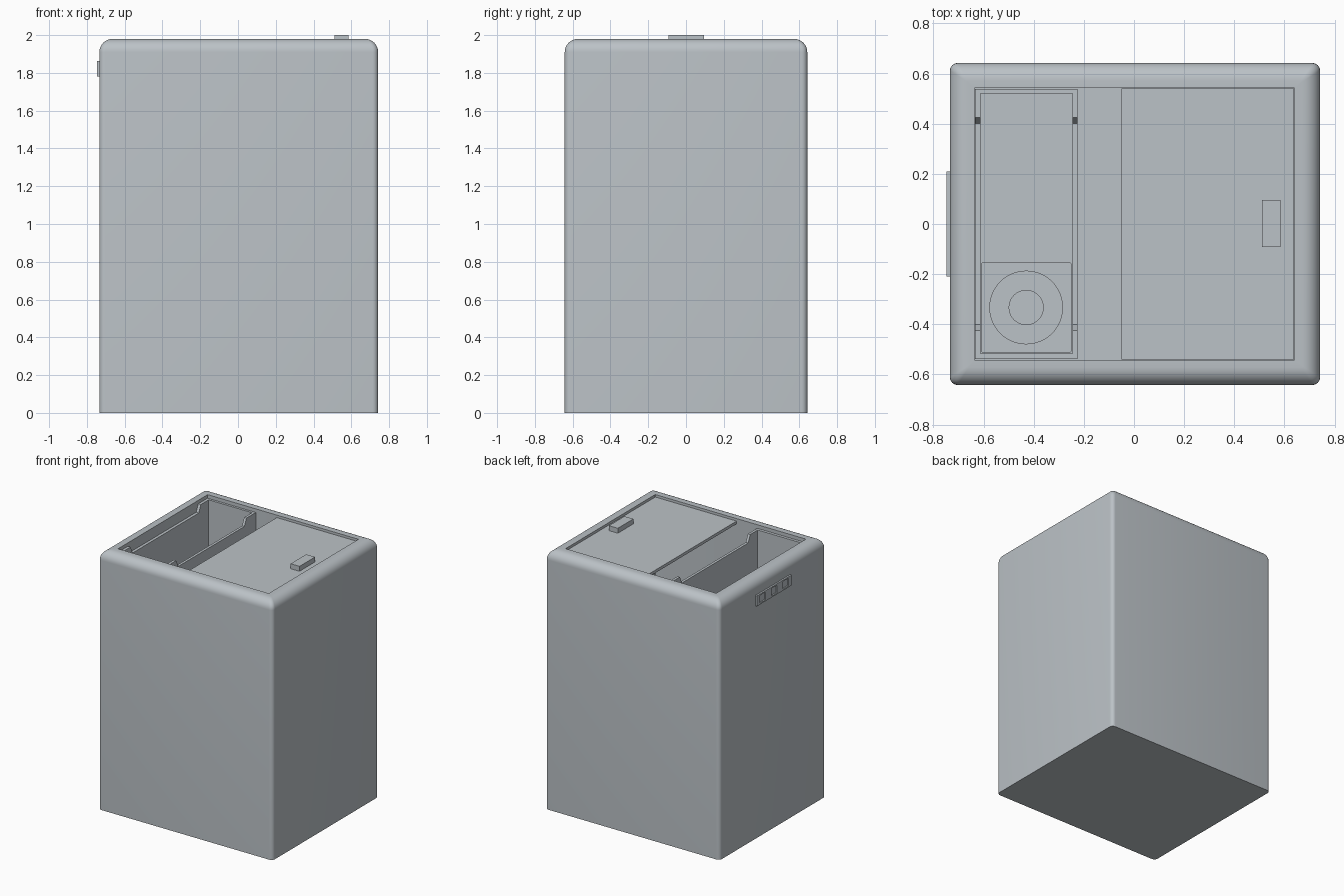
import bpy, bmesh, math

if "Cube" in bpy.data.objects:
    bpy.data.objects.remove(bpy.data.objects["Cube"])

grey = bpy.data.materials.new("cool_grey")
grey.diffuse_color = (0.50, 0.54, 0.57, 1)
grey.use_nodes = True
grey.node_tree.nodes["Principled BSDF"].inputs["Base Color"].default_value = grey.diffuse_color


def finish(name, bm, smooth=False):
    bmesh.ops.recalc_face_normals(bm, faces=bm.faces)
    me = bpy.data.meshes.new(name)
    bm.to_mesh(me)
    bm.free()
    me.materials.append(grey)
    ob = bpy.data.objects.new(name, me)
    bpy.context.collection.objects.link(ob)
    if smooth:
        bpy.ops.object.select_all(action='DESELECT')
        ob.select_set(True)
        bpy.context.view_layer.objects.active = ob
        bpy.ops.object.shade_smooth_by_angle(angle=math.radians(35))
    return ob


def box(name, x0, x1, y0, y1, z0, z1):
    bm = bmesh.new()
    bmesh.ops.create_cube(bm, size=1)
    for v in bm.verts:
        v.co = ((x0 + x1) / 2 + v.co.x * (x1 - x0),
                (y0 + y1) / 2 + v.co.y * (y1 - y0),
                (z0 + z1) / 2 + v.co.z * (z1 - z0))
    return finish(name, bm)


def loft(name, rings, seg=6):
    """Closed skin through rounded rectangles (cx, cy, hx, hy, radius, z)."""
    bm = bmesh.new()
    loops = []
    for cx, cy, hx, hy, r, z in rings:
        loop = []
        for k, (sx, sy) in enumerate([(1, 1), (-1, 1), (-1, -1), (1, -1)]):
            for i in range(seg + 1):
                a = math.pi / 2 * (k + i / seg)
                loop.append(bm.verts.new((cx + sx * (hx - r) + r * math.cos(a),
                                          cy + sy * (hy - r) + r * math.sin(a), z)))
        loops.append(loop)
    n = len(loops[0])
    for a, b in zip(loops, loops[1:]):
        for i in range(n):
            j = (i + 1) % n
            bm.faces.new((a[i], a[j], b[j], b[i]))
    bm.faces.new(loops[0])
    bm.faces.new(loops[-1])
    return finish(name, bm, True)


def disc(name, x, y, r, z0, z1):
    bm = bmesh.new()
    bmesh.ops.create_cone(bm, cap_ends=True, segments=48, radius1=r, radius2=r, depth=z1 - z0)
    bmesh.ops.translate(bm, vec=(x, y, (z0 + z1) / 2), verts=bm.verts)
    return finish(name, bm, True)


# Hollow body with a rounded top edge and rectangular mouth
CX, HX, HY, R, TOP, FLOOR = 0.004, 0.738, 0.642, 0.07, 1.98, 0.1
rings = [(CX, 0, HX, HY, 0.03, 0)]
for i in range(9):
    a = math.pi / 2 * i / 8
    d = R * (1 - math.cos(a))
    rings.append((CX, 0, HX - d, HY - d, 0.03 - 0.35 * d, TOP - R + R * math.sin(a)))
rings += [(0.002, 0, 0.638, 0.542, 0.001, z) for z in (TOP, FLOOR)]
loft("body", rings)

# Flat lid with its grip
box("lid", -0.05, 0.638, -0.54, 0.54, 1.94, 1.962)
box("lid_grip", 0.51, 0.585, -0.092, 0.096, 1.962, 2.0)

# Narrow tub: side walls are lowered between their end posts
profile = [(0.538, FLOOR), (0.538, 1.955), (0.425, 1.955), (0.40, 1.90)]
profile += [(-y, z) for y, z in reversed(profile)]
for name, x0, x1 in [("tub_outer_wall", -0.634, -0.612), ("tub_divider", -0.246, -0.226)]:
    bm = bmesh.new()
    face = bm.faces.new([bm.verts.new((x0, y, z)) for y, z in profile])
    out = bmesh.ops.extrude_face_region(bm, geom=[face])
    bmesh.ops.translate(bm, vec=(x1 - x0, 0, 0),
                        verts=[v for v in out["geom"] if isinstance(v, bmesh.types.BMVert)])
    finish(name, bm)
box("tub_back_wall", -0.612, -0.246, 0.52, 0.538, FLOOR, 1.955)
box("tub_front_wall", -0.612, -0.246, -0.538, -0.516, FLOOR, 1.955)
box("tub_floor", -0.612, -0.246, -0.516, 0.52, FLOOR, FLOOR + 0.02)

# Holder block with stepped round cap inside the tub
loft("holder_block", [(-0.429, -0.333, 0.182, 0.182, 0.015, z) for z in (FLOOR + 0.02, 0.5)])
disc("holder_cap", -0.43, -0.333, 0.147, 0.5, 0.53)
disc("holder_hub", -0.43, -0.333, 0.07, 0.53, 0.55)

# Control strip on the left side with three square recesses
strip = box("control_strip", -0.747, -0.73, -0.21, 0.21, 1.782, 1.862)
for i, y in enumerate((-0.14, 0, 0.14)):
    cutter = box(f"recess_cutter_{i}", -0.76, -0.737, y - 0.035, y + 0.035, 1.793, 1.851)
    cutter.hide_render = True
    cutter.hide_viewport = True
    mod = strip.modifiers.new("recess", 'BOOLEAN')
    mod.operation = 'DIFFERENCE'
    mod.solver = 'EXACT'
    mod.object = cutter
